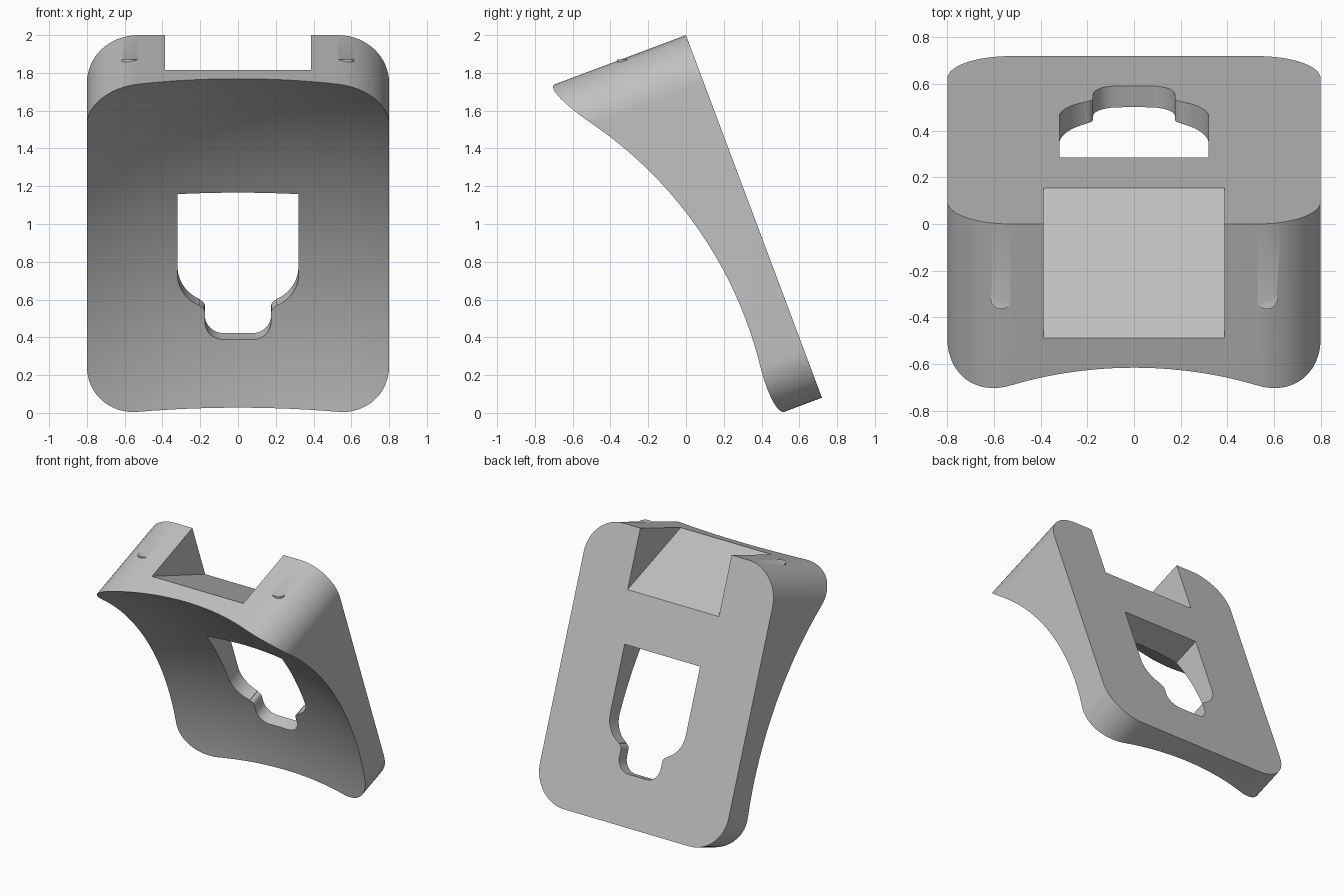
import bpy, bmesh, math
from mathutils import Matrix, Vector

if "Cube" in bpy.data.objects:
    bpy.data.objects.remove(bpy.data.objects["Cube"])

TILT = math.atan2(0.72, 1.92)
S, C = math.sin(TILT), math.cos(TILT)

mat = bpy.data.materials.new("plain grey")
mat.diffuse_color = (0.53, 0.53, 0.53, 1)
mat.use_nodes = True
mat.node_tree.nodes["Principled BSDF"].inputs["Base Color"].default_value = mat.diffuse_color


def place(x, u, w):
    """u runs down the tilted back face, w runs forward from it."""
    return Vector((x, S * u - C * w, 2 - C * u - S * w))


def arc(cx, cu, r, a0, a1, n=16):
    return [(cx + r * math.cos(math.radians(a0 + (a1 - a0) * i / n)),
             cu + r * math.sin(math.radians(a0 + (a1 - a0) * i / n))) for i in range(n + 1)]


def finish(bm, name, cutter=True):
    bmesh.ops.recalc_face_normals(bm, faces=bm.faces[:])
    me = bpy.data.meshes.new(name)
    bm.to_mesh(me)
    bm.free()
    me.materials.append(mat)
    ob = bpy.data.objects.new(name, me)
    bpy.context.collection.objects.link(ob)
    ob.hide_render = cutter
    return ob


def prism(name, a, b, cutter=True):
    """Solid between two matching outlines."""
    bm = bmesh.new()
    va, vb = [bm.verts.new(p) for p in a], [bm.verts.new(p) for p in b]
    n = len(va)
    bm.faces.new(va)
    bm.faces.new(vb[::-1])
    for i in range(n):
        j = (i + 1) % n
        bm.faces.new((va[i], va[j], vb[j], vb[i]))
    return finish(bm, name, cutter)


def through(name, outline, w0, w1, cutter=True):
    return prism(name, [place(x, u, w0) for x, u in outline],
                 [place(x, u, w1) for x, u in outline], cutter)


# Rounded block, later hollowed at the front
L, R, W = 2.05, 0.27, 0.8
outline = (arc(W - R, L - R, R, 90, 0) + arc(W - R, R, R, 0, -90)
           + arc(R - W, R, R, -90, -180) + arc(R - W, L - R, R, 180, 90))
body = through("tilted_bracket", outline, 0, 1.0, False)

# Large sphere for the concave front, poles kept off to the sides
bm = bmesh.new()
bmesh.ops.create_uvsphere(bm, u_segments=192, v_segments=96, radius=2.334,
                          matrix=Matrix.Translation((0, -1.735, -0.279))
                          @ Matrix.Rotation(math.pi / 2, 4, 'Y'))
cutters = [finish(bm, "front_hollow_cutter")]

# Keyhole opening: wide upper part, rounded shoulders, narrow lower slot
half = ([(0.32, 0.815)] + arc(0.12, 1.31, 0.2, 0, 66)
        + arc(0.215, 1.535, 0.04, 250, 180, 6)
        + arc(0.075, 1.585, 0.1, 0, 90))
keyhole = half + [(-x, u) for x, u in reversed(half)]
cutters.append(through("keyhole_cutter", keyhole, -0.3, 1.0))

# Wedge notch in the top, floor sloping down to the back
u1, w1 = 0.441, 0.523
k = 0.3
wedge = [(-k, w1 * (1 + k / u1)), (u1 * (1 + k / w1), -k), (-k, -k)]
cutters.append(prism("wedge_notch_cutter", [place(-0.387, u, w) for u, w in wedge],
                     [place(0.387, u, w) for u, w in wedge]))


def apply_boolean(tool, op):
    mod = body.modifiers.new(tool.name, 'BOOLEAN')
    mod.operation = op
    mod.solver = 'EXACT'
    mod.object = tool
    bpy.context.view_layer.objects.active = body
    bpy.ops.object.modifier_apply(modifier=mod.name)
    bpy.data.objects.remove(tool)


for tool in cutters:
    apply_boolean(tool, 'DIFFERENCE')

# Upright pin tips that just break the top surface
for side in (-1, 1):
    bm = bmesh.new()
    bmesh.ops.create_cone(bm, cap_ends=True, segments=32, radius1=0.045, radius2=0.045,
                          depth=0.06, matrix=Matrix.Translation((side * 0.57, -0.32, 1.842)))
    apply_boolean(finish(bm, "pin_tip"), 'UNION')

bpy.ops.object.select_all(action='DESELECT')
body.select_set(True)
bpy.context.view_layer.objects.active = body
bpy.ops.object.shade_smooth_by_angle(angle=math.radians(25))
